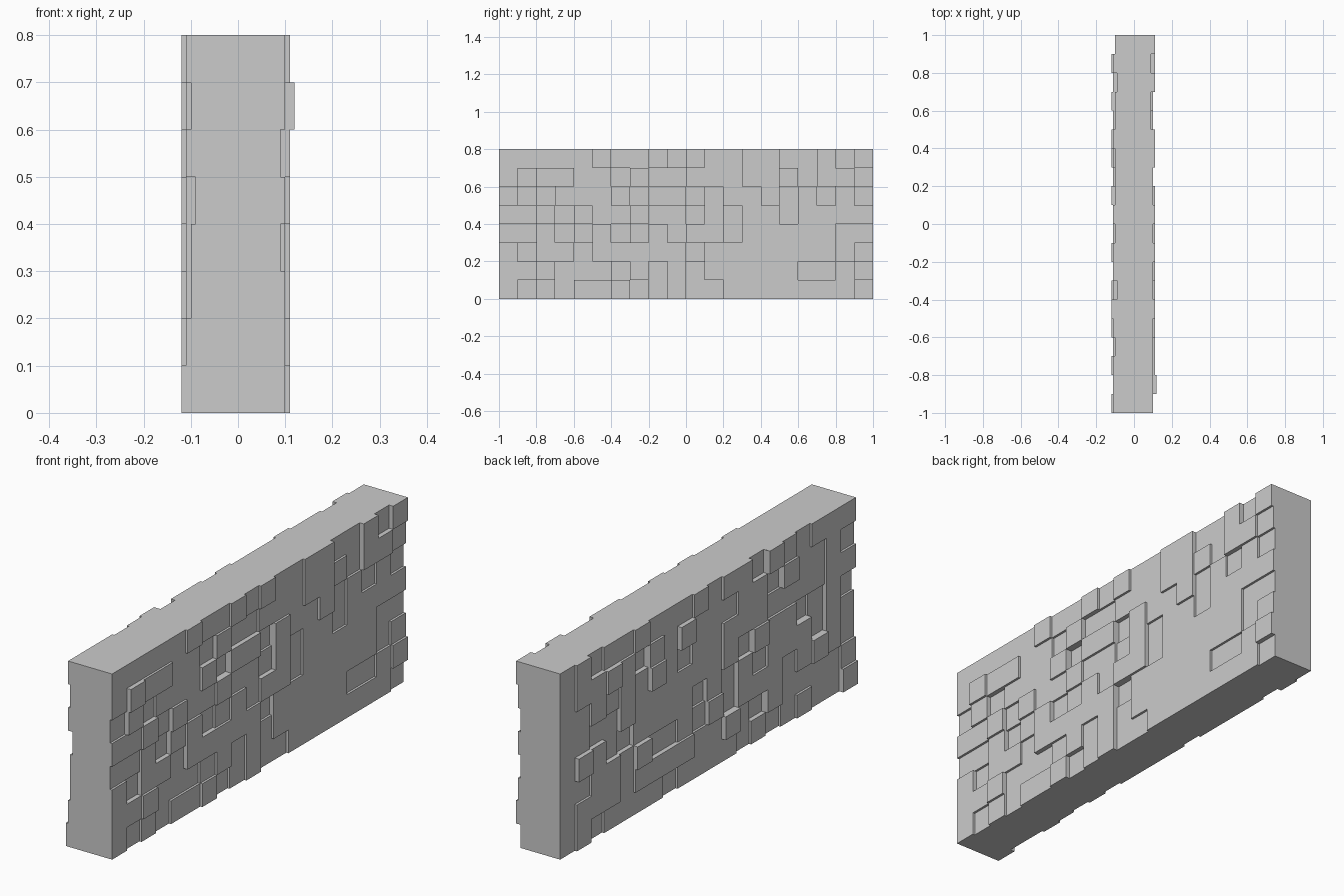
import bpy, bmesh, random

if "Cube" in bpy.data.objects:
    bpy.data.objects.remove(bpy.data.objects["Cube"])

C, NY, NZ = 0.1, 20, 8          # block size, blocks along y, blocks along z
random.seed(7)


def relief(spots, patches):
    """Random block depths, with chosen dents/bumps and flat patches."""
    h = {(j, k): random.choices((0.09, 0.10, 0.11), (2, 5, 4))[0]
         for j in range(NY) for k in range(NZ)}
    for j0, j1, k0, k1 in patches:
        for j in range(j0, j1):
            for k in range(k0, k1):
                h[j, k] = 0.10
    for depth, cells in spots.items():
        for cell in cells:
            h[cell] = depth
    return h


# Block depths of the two faces, (block along y, block along z)
right = relief({0.12: [(1, 6)],
                0.08: [(1, 2), (3, 3), (7, 5), (10, 5), (10, 2)],
                0.09: [(5, 1), (15, 4), (16, 7), (0, 5), (0, 3)]},
               [(12, 16, 0, 1), (14, 18, 2, 5), (12, 15, 1, 3), (0, 1, 0, 8)])
left = relief({0.12: [(4, 6), (18, 3), (16, 6), (13, 5), (14, 2), (11, 6),
                      (8, 1), (6, 4), (2, 2), (0, 0), (5, 7)],
               0.08: [(14, 6), (6, 1), (10, 3), (3, 4), (15, 3)]},
              [(8, 11, 0, 2), (12, 14, 3, 5), (19, 20, 0, 8)])

bm = bmesh.new()


def quad(*pts):
    bm.faces.new([bm.verts.new(p) for p in pts])


def stone_face(h, s):
    """Outer block faces plus the steps between blocks of different depth."""
    def add(*pts):
        quad(*(pts if s > 0 else pts[::-1]))

    for (j, k), d in h.items():
        y, z, x = -1 + j * C, k * C, s * d
        add((x, y, z), (x, y + C, z), (x, y + C, z + C), (x, y, z + C))
        e = h.get((j + 1, k), d)
        if e != d:
            add((x, y + C, z), (s * e, y + C, z),
                (s * e, y + C, z + C), (x, y + C, z + C))
        e = h.get((j, k + 1), d)
        if e != d:
            add((x, y, z + C), (x, y + C, z + C),
                (s * e, y + C, z + C), (s * e, y, z + C))


stone_face(right, 1)
stone_face(left, -1)

# Top and bottom strips
for j in range(NY):
    a, b = -1 + j * C, -1 + (j + 1) * C
    l, r = -left[j, NZ - 1], right[j, NZ - 1]
    quad((l, a, 0.8), (r, a, 0.8), (r, b, 0.8), (l, b, 0.8))
    l, r = -left[j, 0], right[j, 0]
    quad((l, b, 0), (r, b, 0), (r, a, 0), (l, a, 0))

# Front and back end strips
for k in range(NZ):
    a, b = k * C, (k + 1) * C
    l, r = -left[0, k], right[0, k]
    quad((l, -1, a), (r, -1, a), (r, -1, b), (l, -1, b))
    l, r = -left[NY - 1, k], right[NY - 1, k]
    quad((l, 1, b), (r, 1, b), (r, 1, a), (l, 1, a))

bmesh.ops.remove_doubles(bm, verts=bm.verts, dist=0.0005)
mesh = bpy.data.meshes.new("stone_wall")
bm.to_mesh(mesh)
bm.free()
wall = bpy.data.objects.new("stone_wall", mesh)
bpy.context.collection.objects.link(wall)
